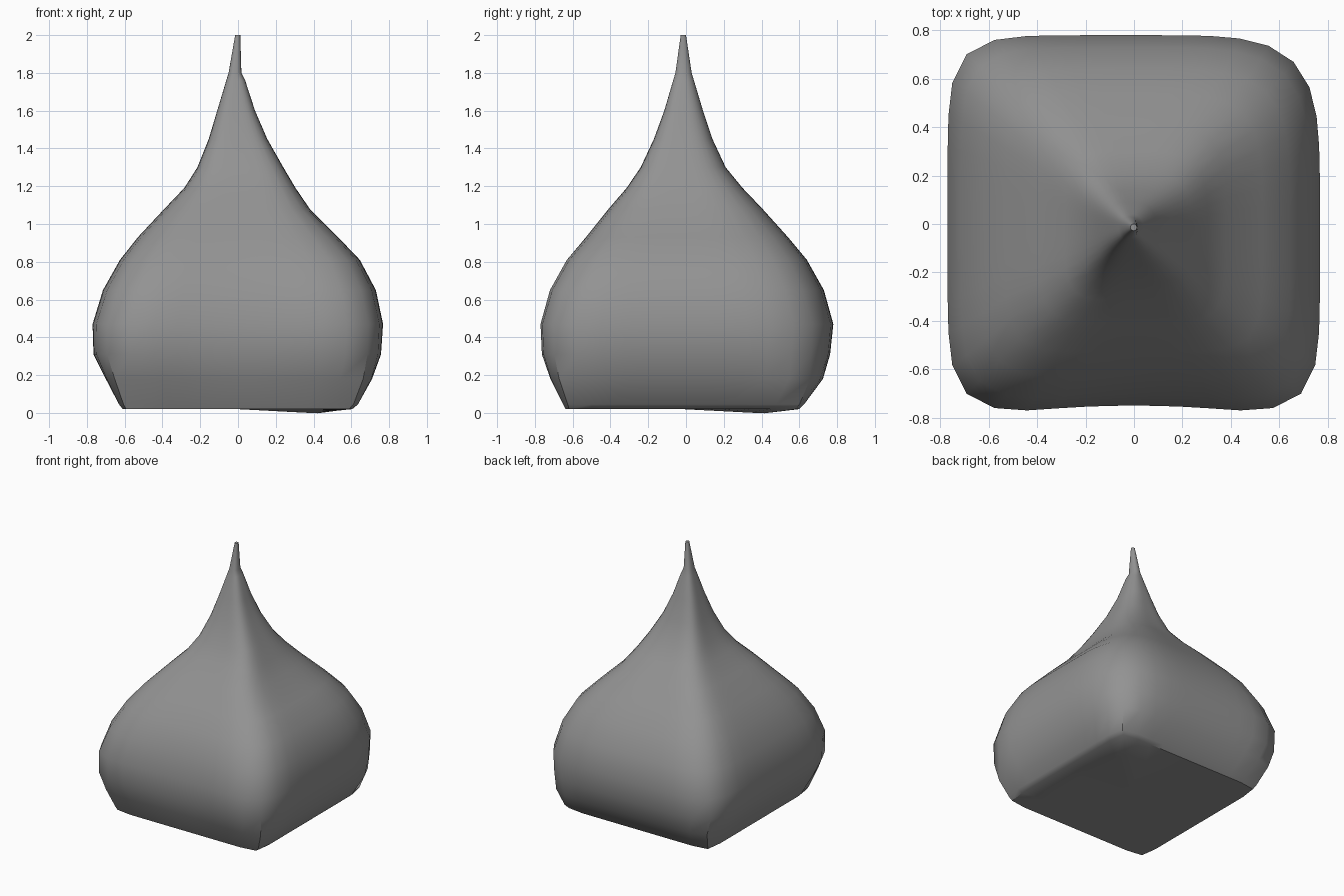
import bpy, bmesh, math

if "Cube" in bpy.data.objects:
    bpy.data.objects.remove(bpy.data.objects["Cube"])

SEG = 48
# Cross-sections: z, left x, right x, front y, back y, squareness
SECTIONS = [
    (0.020, -0.61, 0.605, -0.637, 0.60, 24),
    (0.045, -0.63, 0.635, -0.65, 0.625, 18),
    (0.18, -0.70, 0.71, -0.72, 0.725, 10),
    (0.31, -0.765, 0.757, -0.77, 0.763, 7),
    (0.47, -0.77, 0.768, -0.78, 0.78, 6.5),
    (0.65, -0.715, 0.73, -0.73, 0.73, 6),
    (0.81, -0.625, 0.645, -0.637, 0.64, 6),
    (0.93, -0.53, 0.53, -0.53, 0.54, 6),
    (1.08, -0.39, 0.38, -0.41, 0.405, 5.5),
    (1.19, -0.285, 0.305, -0.315, 0.30, 5),
    (1.30, -0.215, 0.24, -0.24, 0.21, 4.5),
    (1.45, -0.155, 0.155, -0.17, 0.14, 4),
    (1.60, -0.11, 0.09, -0.115, 0.09, 3.5),
    (1.76, -0.062, 0.038, -0.068, 0.042, 3),
    (1.80, -0.050, 0.018, -0.056, 0.03, 2.5),
    (2.00, -0.015, 0.012, -0.028, 0.0, 2),
]


def ring(bm, z, xl, xr, yf, yb, n, scale=1.0, sag=0.0):
    verts = []
    for i in range(SEG):
        a = math.tau * i / SEG
        c, s = math.cos(a), math.sin(a)
        # the back right corner is rounder than the others
        m = max(2, n * 0.7) if c > 0 and s > 0 and z > 0.1 else n
        r = scale * (abs(c) ** m + abs(s) ** m) ** (-1 / m)
        u, v = r * c, r * s
        x = (xl + xr) / 2 + u * (xr - xl) / 2
        y = (yf + yb) / 2 + v * (yb - yf) / 2
        # slightly hollow front face
        if v < 0 and 0.1 < z < 0.9:
            hollow = 0.03 * math.sin(math.pi * (z - 0.1) / 0.8)
            y += hollow * max(0, 1 - (u / 0.65) ** 2)
        verts.append(bm.verts.new((x, y, z - sag * max(0, u) * max(0, v))))
    return verts


def bridge(bm, lo, hi, smooth=True):
    for i in range(SEG):
        j = (i + 1) % SEG
        bm.faces.new((lo[i], lo[j], hi[j], hi[i]))


# Body: lofted rounded-square teardrop with thin tip
bm = bmesh.new()
rings = [ring(bm, *s) for s in SECTIONS]
for lo, hi in zip(rings, rings[1:]):
    bridge(bm, lo, hi)
bm.faces.new(rings[-1])

# Base: nearly flat, sagging a little toward the back right
inner = ring(bm, *SECTIONS[0], scale=0.72, sag=0.045)
bridge(bm, inner, rings[0])
center = bm.verts.new((0, -0.01, 0.02))
for i in range(SEG):
    bm.faces.new((inner[(i + 1) % SEG], inner[i], center))
bmesh.ops.recalc_face_normals(bm, faces=bm.faces)

mesh = bpy.data.meshes.new("teardrop_body")
bm.to_mesh(mesh)
bm.free()
body = bpy.data.objects.new("teardrop_body", mesh)
bpy.context.collection.objects.link(body)

# Dark grey surface
grey = bpy.data.materials.new("dark_grey")
grey.diffuse_color = (0.29, 0.29, 0.29, 1)
grey.use_nodes = True
grey.node_tree.nodes["Principled BSDF"].inputs["Base Color"].default_value = grey.diffuse_color
mesh.materials.append(grey)

# Smooth shading with a crisp base edge
bpy.context.view_layer.objects.active = body
body.select_set(True)
bpy.ops.object.shade_smooth_by_angle(angle=math.radians(40))
